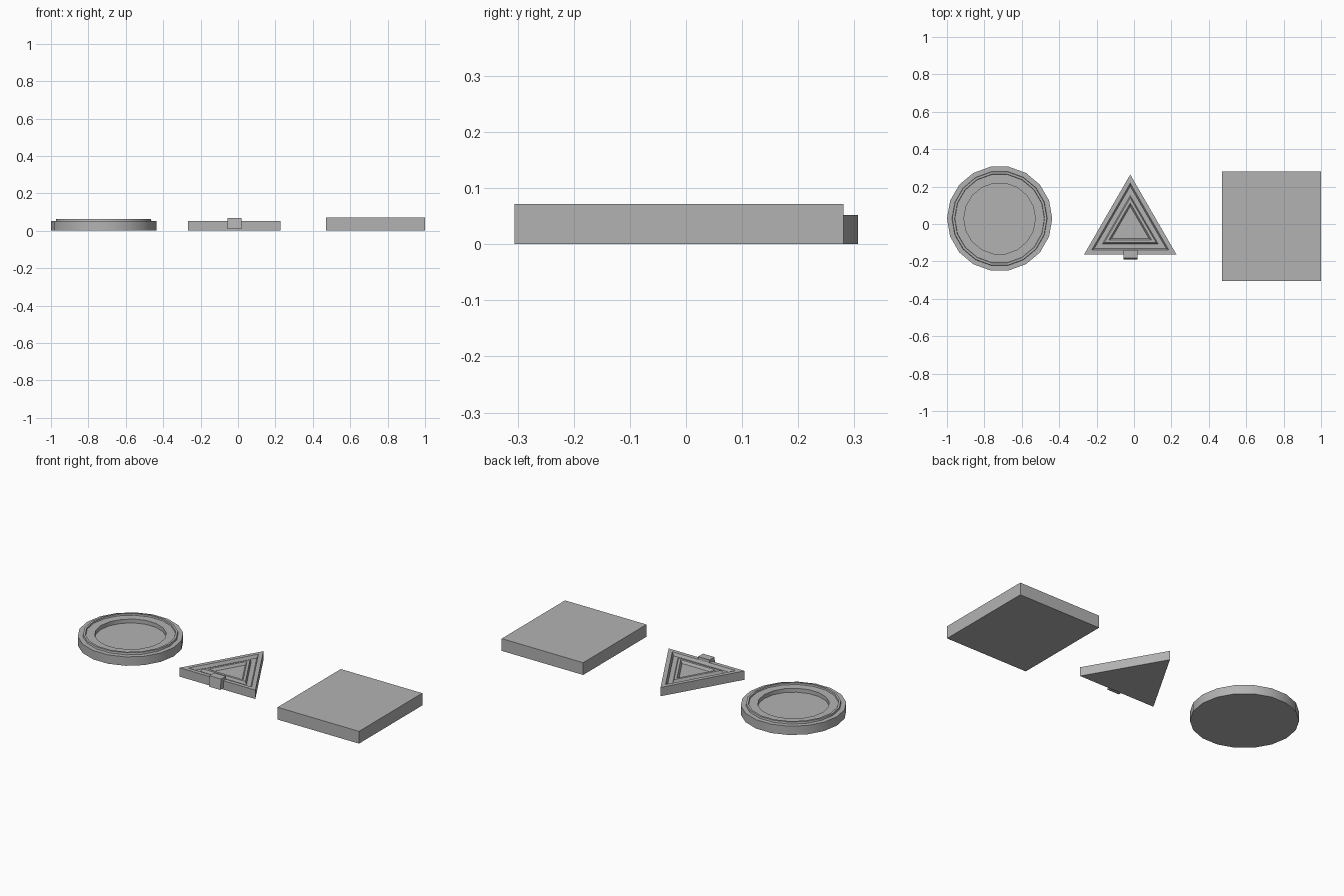
import bpy, bmesh
from math import sin, cos, pi, radians

if "Cube" in bpy.data.objects:
    bpy.data.objects.remove(bpy.data.objects["Cube"])

# Mid grey shared by every part
grey = bpy.data.materials.new("mid_grey")
grey.diffuse_color = (0.45, 0.45, 0.45, 1)
grey.use_nodes = True
grey.node_tree.nodes["Principled BSDF"].inputs["Base Color"].default_value = grey.diffuse_color


def make_object(name, bm):
    bmesh.ops.recalc_face_normals(bm, faces=bm.faces)
    mesh = bpy.data.meshes.new(name)
    bm.to_mesh(mesh)
    bm.free()
    mesh.materials.append(grey)
    obj = bpy.data.objects.new(name, mesh)
    bpy.context.collection.objects.link(obj)
    return obj


def ringed_prism(name, centre, sides, start, profile):
    """Stack polygon rings from a (radius, height) profile and cap both ends."""
    bm = bmesh.new()
    rings = []
    for r, z in profile:
        angles = [start + 2 * pi * i / sides for i in range(sides)]
        rings.append([bm.verts.new((centre[0] + r * cos(a), centre[1] + r * sin(a), z))
                      for a in angles])
    for low, high in zip(rings, rings[1:]):
        for i in range(sides):
            j = (i + 1) % sides
            bm.faces.new((low[i], low[j], high[j], high[i]))
    bm.faces.new(rings[0][::-1])
    bm.faces.new(rings[-1])
    return make_object(name, bm)


def box(name, lo, hi, front_slope=0):
    """Box between two corners; front_slope leans the front's top edge back."""
    bm = bmesh.new()
    bmesh.ops.create_cube(bm, size=1)
    for v in bm.verts:
        lean = front_slope if v.co.y < 0 and v.co.z > 0 else 0
        v.co = [lo[k] + (v.co[k] + 0.5) * (hi[k] - lo[k]) for k in range(3)]
        v.co.y += lean
    return make_object(name, bm)


# Round plate: low outer rim, raised inner ring and sunken centre
plate = ringed_prism("round_plate", (-0.7185, 0.029), 18, 0, [
    (0.2815, 0), (0.2815, 0.052), (0.255, 0.052), (0.253, 0.063),
    (0.241, 0.063), (0.239, 0.055), (0.191, 0.055), (0.191, 0.032)])
bpy.context.view_layer.objects.active = plate
plate.select_set(True)
bpy.ops.object.shade_smooth_by_angle(angle=radians(30))

# Triangular plate: nested raised rims
ringed_prism("triangle_plate", (-0.020, -0.020), 3, pi / 2, [
    (0.2845, 0), (0.2845, 0.052), (0.238, 0.052), (0.222, 0.035),
    (0.172, 0.035), (0.160, 0.050), (0.132, 0.050), (0.115, 0.035)])

# Small clasp on the front edge of the triangle, with a leaning front
box("clasp", (-0.057, -0.190, 0.008), (0.018, -0.138, 0.069), front_slope=0.007)

# Plain rectangular slab
box("rectangular_slab", (0.471, -0.306, 0), (1.0, 0.281, 0.072))
